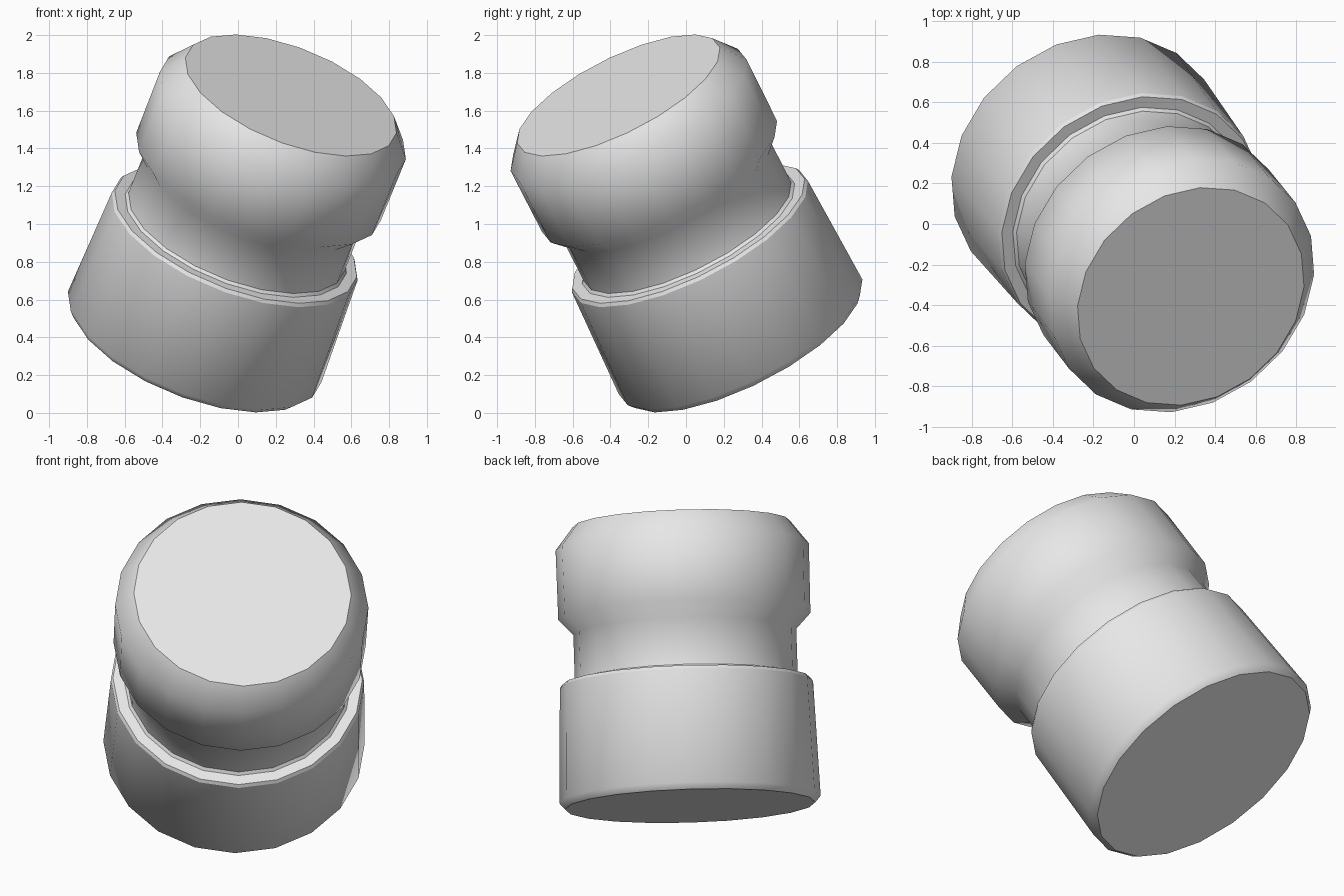
import bpy, bmesh, math
from mathutils import Vector

cube = bpy.data.objects.get("Cube")
if cube:
    bpy.data.objects.remove(cube, do_unlink=True)

SIDES = 20
AXIS = Vector((0.335, -0.425, 0.841)).normalized()
BASE_CENTRE = Vector((-0.241, 0.304, 0.373))

# Radius, height along the axis, and whether that ring is a hard edge
PROFILE = [
    (0.685, 0.00, True),    # base
    (0.715, 0.035, False),
    (0.693, 0.667, True),   # ledge
    (0.682, 0.685, True),
    (0.624, 0.685, True),
    (0.610, 0.70, True),    # neck
    (0.610, 0.96, False),
    (0.690, 1.045, False),  # head
    (0.693, 1.43, False),
    (0.595, 1.556, True),   # top face
]

# Single grey material
grey = bpy.data.materials.new("plain_grey")
grey.use_nodes = True
colour = (0.8, 0.8, 0.8, 1.0)
grey.diffuse_color = colour
grey.node_tree.nodes["Principled BSDF"].inputs["Base Color"].default_value = colour

# Turned body: rings bridged from base to top
bm = bmesh.new()
rings = []
for radius, height, hard in PROFILE:
    ring = []
    for i in range(SIDES):
        a = math.tau * i / SIDES
        ring.append(bm.verts.new((radius * math.cos(a), radius * math.sin(a), height)))
    rings.append(ring)
for low, high in zip(rings, rings[1:]):
    for i in range(SIDES):
        j = (i + 1) % SIDES
        bm.faces.new((low[i], low[j], high[j], high[i]))
bm.faces.new(rings[0][::-1])
bm.faces.new(rings[-1])

# Smooth sides with hard rims
for face in bm.faces:
    face.smooth = True
for ring, (radius, height, hard) in zip(rings, PROFILE):
    for i in range(SIDES):
        edge = bm.edges.get((ring[i], ring[(i + 1) % SIDES]))
        edge.smooth = not hard

mesh = bpy.data.meshes.new("stepped_cylinder")
bm.to_mesh(mesh)
bm.free()
mesh.materials.append(grey)
body = bpy.data.objects.new("stepped_cylinder", mesh)
bpy.context.collection.objects.link(body)

# Lean the body over
body.rotation_euler = Vector((0, 0, 1)).rotation_difference(AXIS).to_euler()
body.location = BASE_CENTRE
